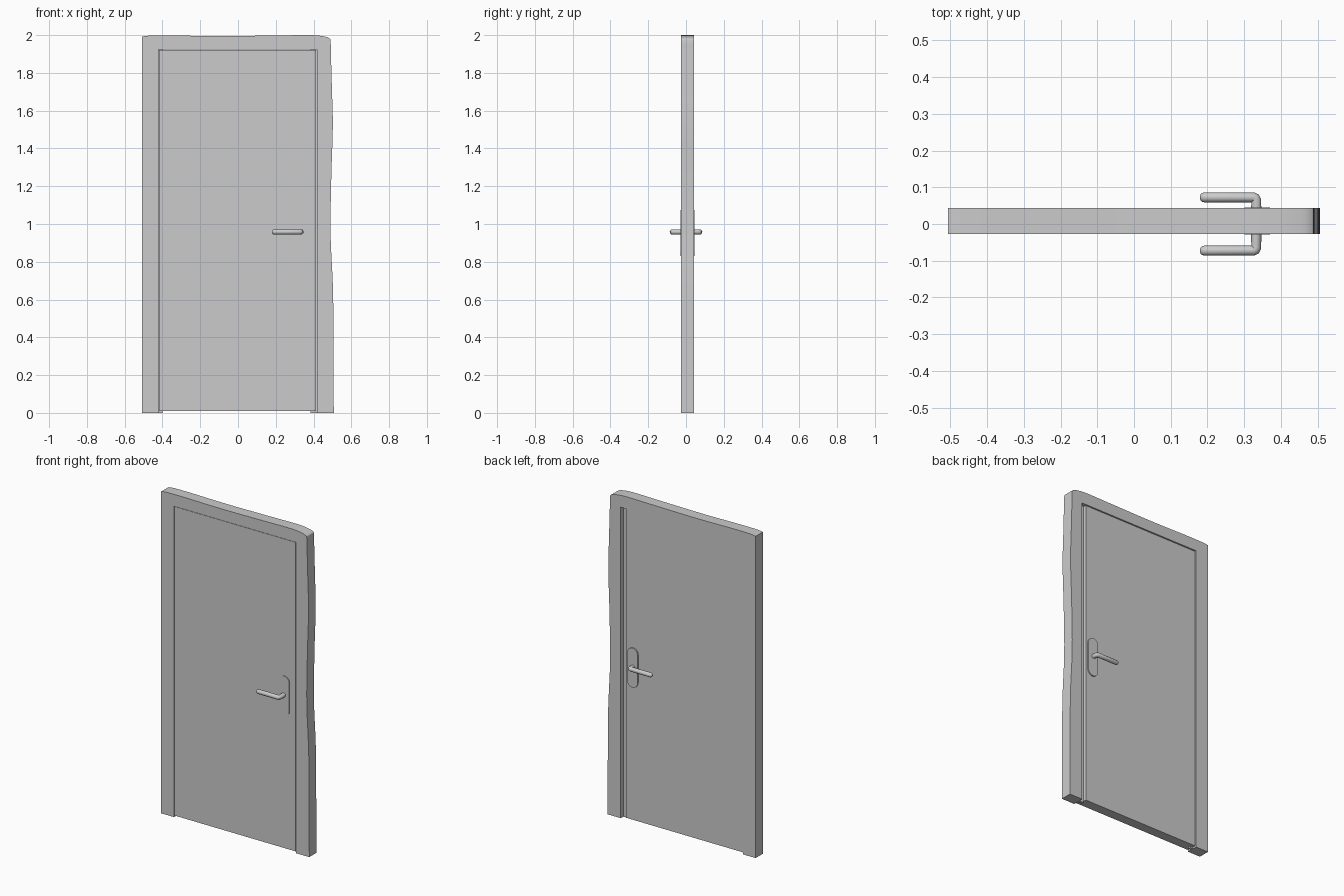
import bpy, bmesh, math
from mathutils import Vector

if "Cube" in bpy.data.objects:
    bpy.data.objects.remove(bpy.data.objects["Cube"])


def prism(name, pts, axis, lo, hi, smooth=False):
    """Extrude a closed outline: axis 'y' takes (x, z) points, axis 'z' takes (x, y)."""
    place = (lambda p, d: (p[0], d, p[1])) if axis == 'y' else (lambda p, d: (p[0], p[1], d))
    bm = bmesh.new()
    face = bm.faces.new([bm.verts.new(place(p, lo)) for p in pts])
    out = bmesh.ops.extrude_face_region(bm, geom=[face])
    moved = [g for g in out['geom'] if isinstance(g, bmesh.types.BMVert)]
    bmesh.ops.translate(bm, verts=moved, vec=Vector(place((0, 0), hi - lo)))
    bmesh.ops.recalc_face_normals(bm, faces=bm.faces)
    me = bpy.data.meshes.new(name)
    bm.to_mesh(me)
    bm.free()
    ob = bpy.data.objects.new(name, me)
    bpy.context.collection.objects.link(ob)
    if smooth:
        shade(ob)
    return ob


def shade(ob):
    bpy.ops.object.select_all(action='DESELECT')
    ob.select_set(True)
    bpy.context.view_layer.objects.active = ob
    bpy.ops.object.shade_smooth_by_angle(angle=math.radians(35))


def spline(pts, n=5):
    """Catmull-Rom curve through the points."""
    p = [Vector(q) for q in [pts[0]] + pts + [pts[-1]]]
    res = []
    for a, b, c, d in zip(p, p[1:], p[2:], p[3:]):
        for i in range(n):
            t = i / n
            res.append(0.5 * (2 * b + (c - a) * t + (2 * a - 5 * b + 4 * c - d) * t * t
                              + (3 * b - a - 3 * c + d) * t ** 3))
    return res + [p[-1]]


def rect(x0, x1, y0, y1):
    return [(x0, y0), (x1, y0), (x1, y1), (x0, y1)]


# Frame: straight left side, uneven top and right side
outer = spline([(0.507, 0), (0.506, 0.3), (0.503, 0.65), (0.490, 0.95), (0.494, 1.25),
                (0.502, 1.52), (0.497, 1.72), (0.492, 1.90), (0.490, 1.968), (0.482, 1.984),
                (0.45, 1.994), (0.38, 2.0), (0.2, 1.998), (-0.1, 1.995), (-0.35, 1.998),
                (-0.47, 1.997), (-0.507, 1.992)])
inner = [(-0.507, 0), (-0.42, 0), (-0.42, 1.925), (0.417, 1.925), (0.417, 0)]
prism('door_frame', outer + inner, 'y', -0.027, 0.043, True)

# Stops inside the two jambs
prism('stop_right', rect(0.385, 0.42, 0.002, 0.018), 'z', 0, 1.926)
prism('stop_left', rect(-0.422, -0.40, 0.002, 0.018), 'z', 0, 1.926)

# Door leaf with a rebate on the latch side at the back
leaf = [(-0.417, -0.0245), (0.412, -0.0245), (0.412, 0.001), (0.385, 0.001),
        (0.385, 0.037), (-0.417, 0.037)]
prism('door_leaf', leaf, 'z', 0.009, 1.922)

# Handle plates and levers on both faces
plate = []
for i in range(34):
    a = math.pi * (i if i < 17 else i - 1) / 16
    plate.append((0.336 + 0.035 * math.cos(a),
                  0.953 + (0.087 if i < 17 else -0.087) + 0.035 * math.sin(a)))

for side, s in (('front', -1), ('back', 1)):
    y0, y1 = (-0.029, -0.02) if s < 0 else (0.03, 0.0445)
    prism('handle_plate_' + side, plate, 'y', y0, y1, True)

    path = [(0.333, 0.02, 1), (0.333, 0.064, 1), (0.3305, 0.07, 1), (0.325, 0.0725, 1),
            (0.26, 0.0725, 0.98), (0.192, 0.0725, 1), (0.186, 0.0725, 0.88),
            (0.182, 0.0725, 0.65), (0.180, 0.0725, 0.3)]
    cu = bpy.data.curves.new('handle_lever_' + side, 'CURVE')
    cu.dimensions = '3D'
    cu.bevel_depth = 0.0138
    cu.bevel_resolution = 4
    cu.use_fill_caps = True
    sp = cu.splines.new('POLY')
    sp.points.add(len(path) - 1)
    for pt, (x, y, r) in zip(sp.points, path):
        pt.co = (x, s * y, 0.958, 1)
        pt.radius = r
    lever = bpy.data.objects.new('handle_lever_' + side, cu)
    bpy.context.collection.objects.link(lever)
    bpy.ops.object.select_all(action='DESELECT')
    lever.select_set(True)
    bpy.context.view_layer.objects.active = lever
    bpy.ops.object.convert(target='MESH')
    shade(bpy.context.object)
